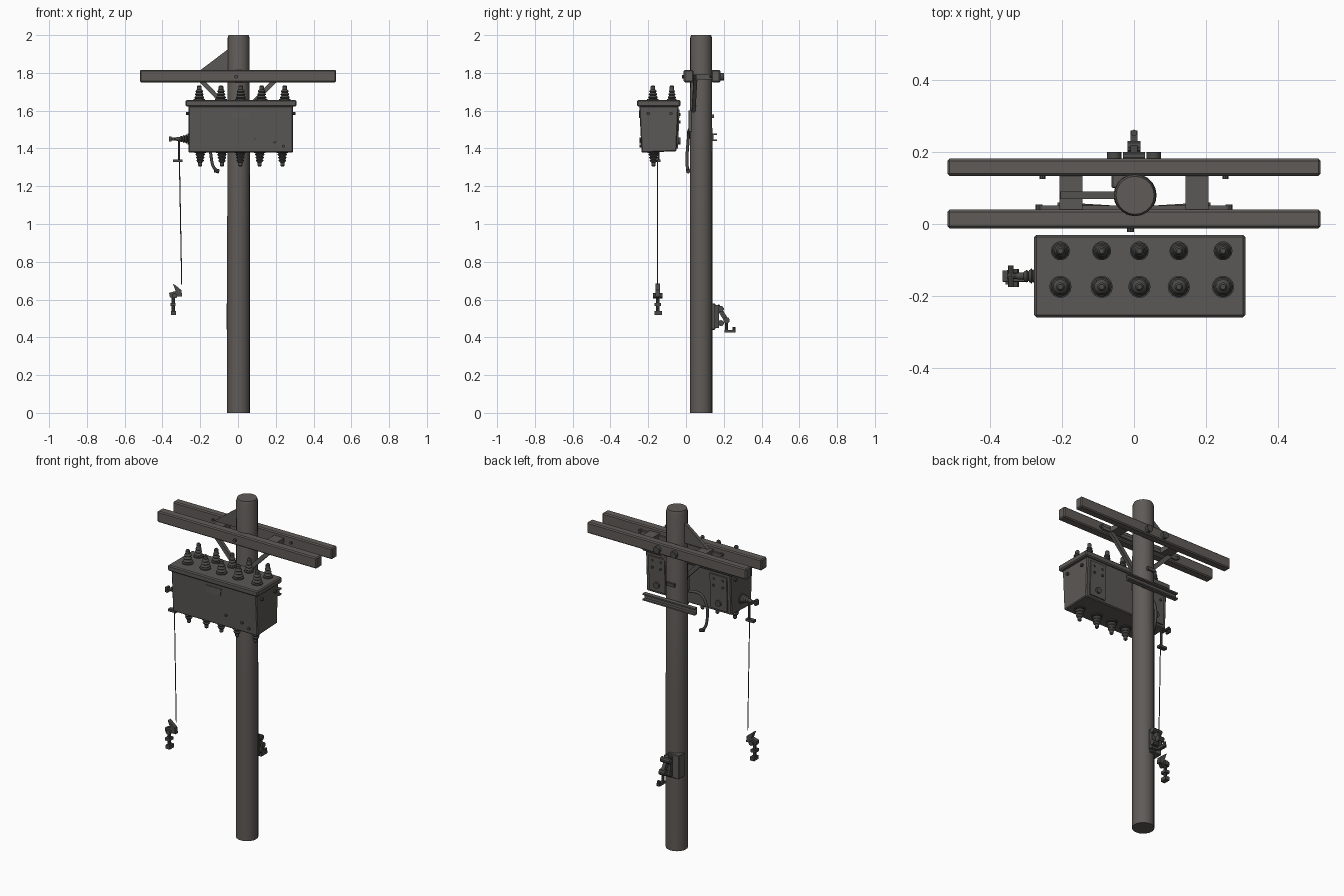
import bpy, bmesh, math
from mathutils import Vector

if "Cube" in bpy.data.objects:
    bpy.data.objects.remove(bpy.data.objects["Cube"])


def material(name, rgb):
    m = bpy.data.materials.new(name)
    m.use_nodes = True
    m.diffuse_color = (*rgb, 1)
    m.node_tree.nodes["Principled BSDF"].inputs["Base Color"].default_value = (*rgb, 1)
    return m


WOOD = material("weathered wood", (0.115, 0.104, 0.096))
STEEL = material("painted steel", (0.105, 0.098, 0.093))
DARK = material("dark fittings", (0.07, 0.069, 0.066))


def finish(name, bm, mat, bevel=0.0, smooth=False):
    bmesh.ops.recalc_face_normals(bm, faces=bm.faces[:])
    mesh = bpy.data.meshes.new(name)
    bm.to_mesh(mesh)
    bm.free()
    mesh.materials.append(mat)
    ob = bpy.data.objects.new(name, mesh)
    bpy.context.collection.objects.link(ob)
    if smooth:
        bpy.ops.object.select_all(action='DESELECT')
        ob.select_set(True)
        bpy.context.view_layer.objects.active = ob
        bpy.ops.object.shade_smooth_by_angle(angle=math.radians(35))
    if bevel:
        mod = ob.modifiers.new("bevel", 'BEVEL')
        mod.width, mod.segments = bevel, 1
    return ob


def box(name, x, y, z, mat=STEEL, bevel=0.0):
    """Box given as three (low, high) ranges."""
    bm = bmesh.new()
    bmesh.ops.create_cube(bm, size=1)
    for v in bm.verts:
        v.co = Vector([(r[0] + r[1]) / 2 + c * (r[1] - r[0]) for r, c in zip((x, y, z), v.co)])
    return finish(name, bm, mat, bevel)


def prism(name, pts, axis, low, high, mat=STEEL, bevel=0.0):
    """Outline extruded along x (points are y, z) or y (points are x, z)."""
    bm = bmesh.new()
    place = (lambda p, d: (d, *p)) if axis == 'x' else (lambda p, d: (p[0], d, p[1]))
    face = bm.faces.new([bm.verts.new(place(p, low)) for p in pts])
    out = bmesh.ops.extrude_face_region(bm, geom=[face])["geom"]
    shift = Vector(place((0, 0), high - low))
    bmesh.ops.translate(bm, verts=[g for g in out if isinstance(g, bmesh.types.BMVert)], vec=shift)
    return finish(name, bm, mat, bevel)


def lathe(name, profile, base, direction=(0, 0, 1), mat=DARK, sides=14):
    """Turned part: profile of (radius, distance along direction)."""
    bm = bmesh.new()
    turn = Vector((0, 0, 1)).rotation_difference(Vector(direction)).to_matrix()
    rings = []
    for r, d in profile:
        angles = [2 * math.pi * i / sides for i in range(sides)]
        rings.append([bm.verts.new(Vector(base) + turn @ Vector((r * math.cos(a), r * math.sin(a), d)))
                      for a in angles])
    for a, b in zip(rings, rings[1:]):
        for i in range(sides):
            j = (i + 1) % sides
            bm.faces.new((a[i], a[j], b[j], b[i]))
    bm.faces.new(rings[0])
    bm.faces.new(rings[-1])
    return finish(name, bm, mat, smooth=True)


def rod(name, a, b, r, mat=DARK, sides=8):
    d = Vector(b) - Vector(a)
    return lathe(name, [(r, 0), (r, d.length)], a, d.normalized(), mat, sides)


def bar(name, a, b, width, depth, mat=STEEL):
    """Flat strap between two points, its depth lying near the y axis."""
    a, b = Vector(a), Vector(b)
    d = (b - a).normalized()
    side = d.cross(Vector((0, 1, 0))).normalized() * width / 2
    out = side.cross(d).normalized() * depth / 2
    bm = bmesh.new()
    ends = [[bm.verts.new(p + s * side + t * out) for s, t in ((1, 1), (1, -1), (-1, -1), (-1, 1))]
            for p in (a, b)]
    for i in range(4):
        j = (i + 1) % 4
        bm.faces.new((ends[0][i], ends[0][j], ends[1][j], ends[1][i]))
    bm.faces.new(ends[0])
    bm.faces.new(ends[1])
    return finish(name, bm, mat)


def tube(name, pts, r, mat=DARK):
    cu = bpy.data.curves.new(name, 'CURVE')
    cu.dimensions, cu.bevel_depth, cu.bevel_resolution = '3D', r, 2
    cu.use_fill_caps = True
    sp = cu.splines.new('BEZIER')
    sp.bezier_points.add(len(pts) - 1)
    for bp, p in zip(sp.bezier_points, pts):
        bp.co = p
        bp.handle_left_type = bp.handle_right_type = 'AUTO'
    sp.resolution_u = 6
    cu.materials.append(mat)
    ob = bpy.data.objects.new(name, cu)
    bpy.context.collection.objects.link(ob)
    return ob


# Pole
PY = 0.08
lathe("pole", [(0.06, 0), (0.06, 1), (0.058, 1.985), (0.053, 2)], (0.003, PY, 0), mat=WOOD, sides=20)

# Cross arms, spacers and bolts
for label, low, high in (("front", -0.012, 0.04), ("rear", 0.134, 0.182)):
    box(label + "_cross_arm", (-0.52, 0.52), (low, high), (1.75, 1.815), WOOD, 0.006)
box("arm_mounting_strip", (-0.26, 0.26), (0.04, 0.052), (1.765, 1.785))
for s in (-1, 1):
    box("arm_spacer", (s * 0.175 - 0.032, s * 0.175 + 0.032), (0.04, 0.135), (1.765, 1.795))
    bar("arm_brace", (s * 0.205, 0.05, 1.77), (s * 0.04, 0.04, 1.6), 0.024, 0.02)
    rod("rear_arm_bolt", (s * 0.055, 0.18, 1.78), (s * 0.055, 0.2, 1.78), 0.02, sides=12)
    rod("spacer_bolt", (s * 0.265, 0.04, 1.78), (s * 0.265, 0.055, 1.78), 0.01)
    rod("spacer_bolt_rear", (s * 0.255, 0.125, 1.78), (s * 0.255, 0.135, 1.78), 0.008)
rod("front_arm_bolt", (-0.01, -0.022, 1.78), (-0.01, 0, 1.78), 0.01)
prism("gusset_plate", [(-0.205, 1.81), (-0.04, 1.81), (-0.04, 1.935)], 'y', 0.07, 0.09)

# Rear channel rail and pole hardware
box("rear_rail_web", (-0.17, 0.17), (0.138, 0.146), (1.44, 1.48))
for z in (1.44, 1.472):
    box("rear_rail_flange", (-0.17, 0.17), (0.138, 0.163), (z, z + 0.008))
box("pole_top_clip", (-0.025, 0.025), (0.135, 0.147), (1.56, 1.58), DARK)
box("pole_front_bracket", (-0.03, 0.03), (0.012, 0.03), (1.49, 1.6))

# Equipment tank
prism("tank_body", [(-0.248, 1.625), (-0.04, 1.625), (-0.05, 1.385), (-0.235, 1.378)],
      'x', -0.262, 0.292, bevel=0.005)
box("tank_lid", (-0.278, 0.31), (-0.26, -0.03), (1.622, 1.656), bevel=0.006)
prism("front_lifting_plate", [(-0.035, 1.6), (0.065, 1.6), (0.058, 1.56), (-0.028, 1.56)],
      'y', -0.25, -0.241)
for x, z in ((0.09, 1.45), (0.195, 1.435), (0.24, 1.412)):
    rod("front_bolt", (x, -0.246, z), (x, -0.23, z), 0.008)
for low, high in ((-0.24, -0.13), (0.165, 0.27)):
    mid = (low + high) / 2
    prism("tank_rear_plate", [(-0.034, 1.605), (-0.042, 1.605), (-0.05, 1.4), (-0.042, 1.4)],
          'x', low, high)
    for x, z in ((low + 0.025, 1.58), (high - 0.025, 1.58), (low + 0.025, 1.54), (high - 0.025, 1.54)):
        rod("rear_plate_bolt", (x, -0.045, z), (x, -0.03, z), 0.007)
    rod("rear_plate_boss", (mid, -0.05, 1.44), (mid, -0.03, 1.44), 0.018, sides=12)
for x, d in ((-0.262, -1), (0.292, 1)):
    for y in (-0.2, -0.08):
        rod("side_lug", (x, y, 1.585), (x + d * 0.012, y, 1.585), 0.009)


# Ribbed bushings above and below the tank
def ribbed(radius, ribs, pitch, taper, cap):
    pts = [(radius * 1.15, 0), (radius * 1.15, 0.008)]
    for i in range(ribs):
        r, z = radius - taper * i, 0.01 + pitch * i
        pts += [(r * 0.72, z), (r, z + pitch * 0.35), (r * 0.72, z + pitch * 0.9)]
    end = pts[-1][1]
    return pts + [(cap, end + 0.002), (cap, end + 0.018), (cap * 0.6, end + 0.024)]


for x in (-0.205, -0.09, 0.015, 0.125, 0.248):
    for y, r in ((-0.075, 0.023), (-0.175, 0.027)):
        lathe("upper_bushing", ribbed(r, 3, 0.016, 0.003, 0.012), (x, y, 1.654))
for x in (-0.2, -0.085, 0.012, 0.115, 0.235):
    lathe("lower_bushing", ribbed(0.027, 3, 0.016, 0.003, 0.011), (x, -0.172, 1.384), (0, 0, -1))

# Side insulator with its lead and clamp
SY = -0.145
lathe("side_insulator", ribbed(0.026, 3, 0.013, 0.004, 0.01), (-0.258, SY, 1.45), (-1, 0, 0))
rod("side_terminal", (-0.32, SY, 1.45), (-0.365, SY, 1.45), 0.008)
rod("terminal_cross_pin", (-0.343, SY - 0.03, 1.45), (-0.343, SY + 0.03, 1.45), 0.008)
box("terminal_end", (-0.366, -0.353), (SY - 0.015, SY + 0.015), (1.437, 1.463), DARK)
rod("lead_rod", (-0.312, SY, 1.45), (-0.312, SY, 1.33), 0.006)
box("lead_clamp", (-0.345, -0.295), (-0.16, -0.135), (1.328, 1.342), DARK)
rod("hanging_wire", (-0.31, -0.15, 1.33), (-0.298, -0.15, 0.68), 0.0028, sides=6)

# Hook hanging at the wire's end
HY = -0.15
prism("hook_blade", [(-0.345, 0.685), (-0.33, 0.675), (-0.3, 0.65), (-0.295, 0.615),
                     (-0.325, 0.615), (-0.36, 0.61), (-0.365, 0.635), (-0.33, 0.645)],
      'y', HY - 0.012, HY + 0.012, DARK)
rod("hook_pin", (-0.335, HY - 0.025, 0.62), (-0.335, HY + 0.025, 0.62), 0.014)
rod("hook_shank", (-0.343, HY, 0.62), (-0.343, HY, 0.53), 0.009)
box("hook_collar", (-0.358, -0.33), (HY - 0.018, HY + 0.018), (0.565, 0.582), DARK)
box("hook_foot", (-0.354, -0.328), (HY - 0.018, HY + 0.022), (0.518, 0.54), DARK)

# Bent cable from pole to below the tank
tube("bent_cable", [(-0.04, 0.03, 1.5), (-0.1, 0.015, 1.495), (-0.137, 0.012, 1.45),
                    (-0.14, 0.005, 1.34), (-0.125, 0.008, 1.295), (-0.11, 0.012, 1.282)], 0.008)
rod("cable_end", (-0.125, 0.01, 1.285), (-0.1, 0.012, 1.278), 0.011)

# Lower rear operating mechanism
box("mechanism_box", (-0.062, 0.01), (0.1, 0.155), (0.44, 0.58), STEEL, 0.003)
box("mechanism_base", (-0.022, 0.022), (0.15, 0.175), (0.45, 0.57), DARK)
for z in (0.475, 0.55):
    rod("mechanism_drum", (-0.03, 0.185, z), (0.03, 0.185, z), 0.016, sides=10)
bar("mechanism_link", (0, 0.165, 0.57), (0, 0.22, 0.48), 0.02, 0.024, DARK)
rod("mechanism_knob", (-0.018, 0.215, 0.49), (0.018, 0.215, 0.49), 0.017, sides=10)
rod("crank_arm", (0, 0.215, 0.49), (0, 0.215, 0.43), 0.008)
box("crank_handle", (-0.01, 0.01), (0.205, 0.26), (0.425, 0.44), DARK)
rod("crank_grip", (0, 0.254, 0.425), (0, 0.254, 0.455), 0.009)
